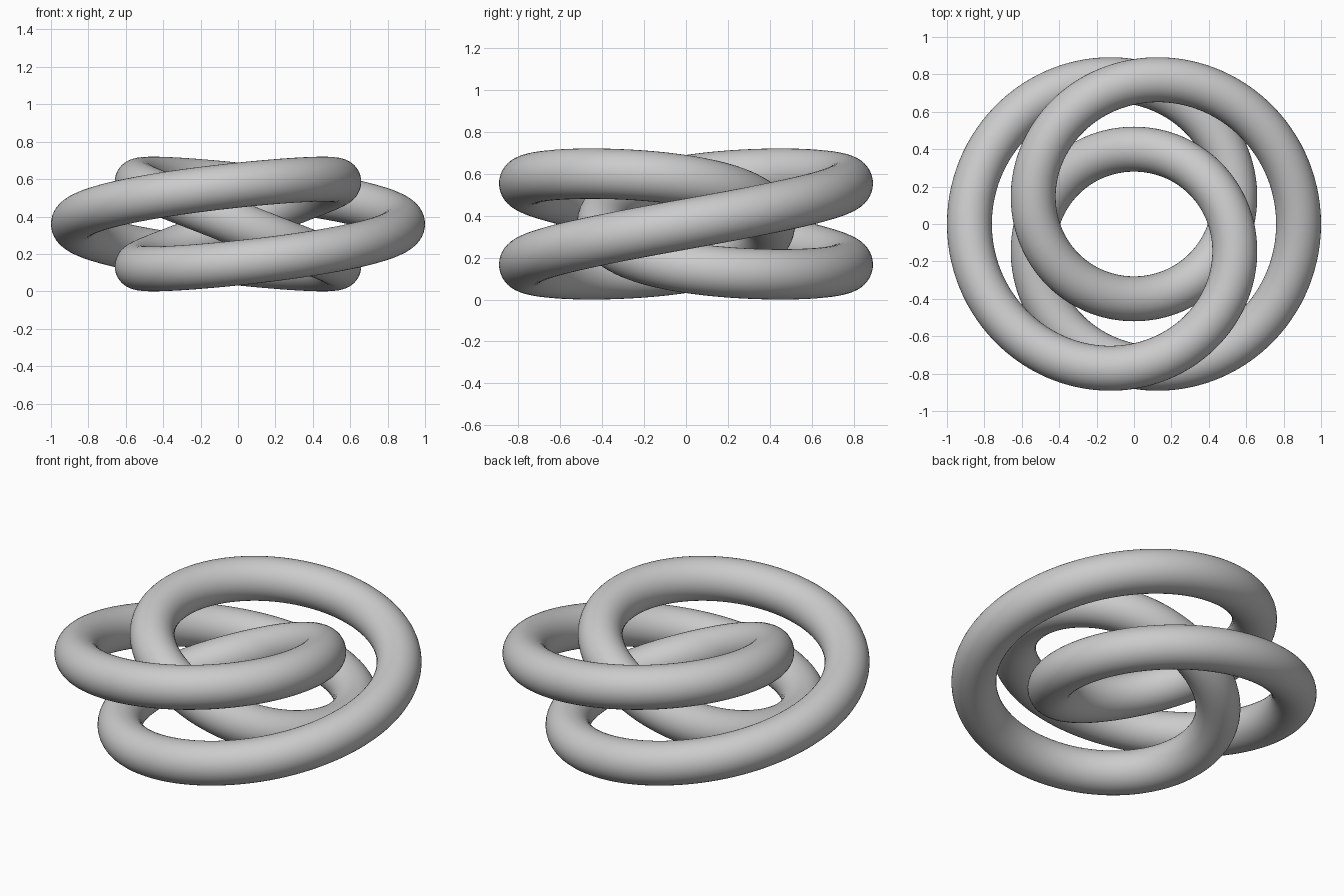
import bpy
import bmesh
from math import sin, cos, pi
from mathutils import Vector

cube = bpy.data.objects.get("Cube")
if cube:
    bpy.data.objects.remove(cube, do_unlink=True)

# Proportions of the knot
RING = 0.64       # mean distance of the path from the axis
SWING = 0.24      # how far the path weaves in, out, up and down
TUBE = 0.12       # tube radius
TURNS, WEAVES = 3, 2
STEPS, SIDES = 384, 40


def path(t):
    """Point on the closed knot path, t from 0 to 1."""
    a, w = 2 * pi * TURNS * t, 2 * pi * WEAVES * t
    r = RING + SWING * cos(w)
    return Vector((r * cos(a), r * sin(a), SWING + TUBE + SWING * sin(w)))


def ring(bm, t):
    """Circle of vertices square to the path."""
    centre = path(t)
    along = (path(t + 1e-4) - path(t - 1e-4)).normalized()
    side = along.cross(Vector((0, 0, 1))).normalized()
    up = side.cross(along)
    angles = [2 * pi * j / SIDES for j in range(SIDES)]
    return [bm.verts.new(centre + TUBE * (cos(b) * side + sin(b) * up)) for b in angles]


# Grey material
grey = bpy.data.materials.new("grey")
grey.use_nodes = True
colour = (0.6, 0.6, 0.6, 1)
grey.diffuse_color = colour
grey.node_tree.nodes["Principled BSDF"].inputs["Base Color"].default_value = colour

# Sweep the tube along the path
bm = bmesh.new()
rings = [ring(bm, i / STEPS) for i in range(STEPS)]
for i, here in enumerate(rings):
    ahead = rings[(i + 1) % STEPS]
    for j in range(SIDES):
        k = (j + 1) % SIDES
        bm.faces.new((here[j], here[k], ahead[k], ahead[j])).smooth = True
bmesh.ops.recalc_face_normals(bm, faces=bm.faces)
mesh = bpy.data.meshes.new("knotted_tube")
bm.to_mesh(mesh)
bm.free()
mesh.materials.append(grey)
knot = bpy.data.objects.new("knotted_tube", mesh)
bpy.context.scene.collection.objects.link(knot)
